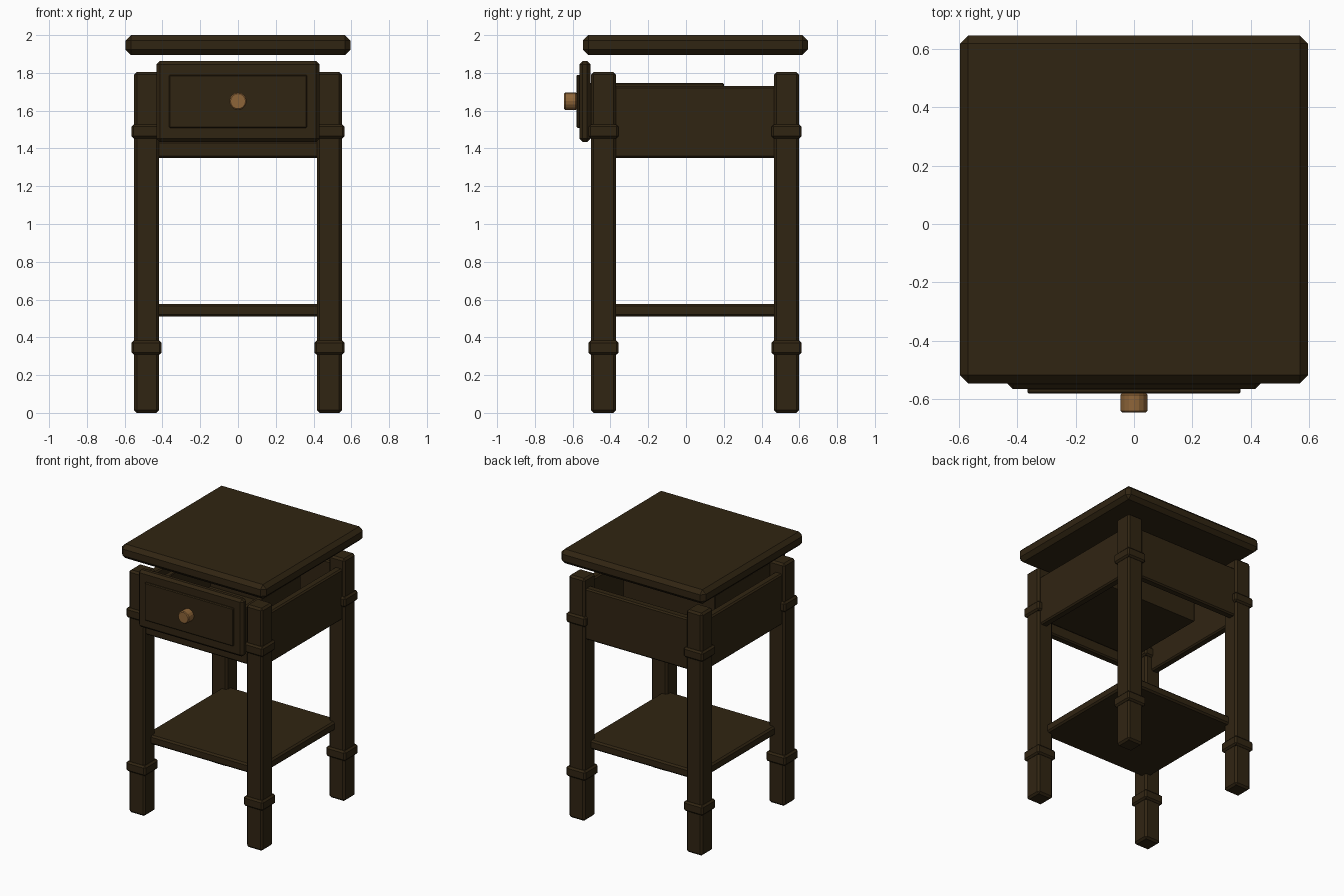
import bpy
import math

cube = bpy.data.objects.get("Cube")
if cube:
    bpy.data.objects.remove(cube, do_unlink=True)


def make_material(name, color):
    mat = bpy.data.materials.new(name)
    mat.use_nodes = True
    mat.diffuse_color = color
    bsdf = mat.node_tree.nodes["Principled BSDF"]
    bsdf.inputs["Base Color"].default_value = color
    bsdf.inputs["Roughness"].default_value = 0.7
    return mat


dark_wood = make_material("dark wood", (0.03, 0.018, 0.006, 1))
knob_wood = make_material("light knob wood", (0.27, 0.13, 0.04, 1))


def finish(obj, name, mat, bevel, segments=1):
    obj.name = name
    obj.data.materials.append(mat)
    if bevel:
        mod = obj.modifiers.new("Chamfer", "BEVEL")
        mod.width = bevel
        mod.segments = segments
    return obj


def box(name, x, y, z, bevel=0.01):
    """Chamfered box from (low, high) ranges on each axis."""
    bpy.ops.mesh.primitive_cube_add(size=1)
    obj = bpy.context.object
    ranges = (x, y, z)
    for v in obj.data.vertices:
        v.co = [lo + (c + 0.5) * (hi - lo) for c, (lo, hi) in zip(v.co, ranges)]
    return finish(obj, name, dark_wood, bevel)


def around(center, half):
    return (center - half, center + half)


# Table top, raised above the frame
box("table_top", (-0.595, 0.595), (-0.545, 0.645), (1.895, 2.0), 0.028)

# Four legs, each with two raised bands
for side, sx in (("left", 1), ("right", -1)):
    for end, y in (("front", -0.437), ("back", 0.532)):
        x = sx * 0.484
        box(f"{end}_{side}_leg", around(x, 0.066), around(y, 0.066), (0, 1.805), 0.014)
        for level, z in (("lower", 0.345), ("upper", 1.49)):
            box(f"{end}_{side}_{level}_band", around(x, 0.08), around(y, 0.08),
                around(z, 0.037), 0.012)

# Frame boards between the legs
for side, sx in (("left", 1), ("right", -1)):
    box(f"{side}_apron", around(sx * 0.5, 0.03), (-0.39, 0.49), (1.35, 1.73))
box("back_apron", (-0.44, 0.44), (0.52, 0.58), (1.35, 1.73))
box("front_rail", (-0.44, 0.44), (-0.485, -0.425), (1.35, 1.44))

# Lower shelf
box("shelf", (-0.47, 0.47), (-0.425, 0.52), (0.51, 0.577), 0.012)

# Drawer: floor, walls, front and raised panel
box("drawer_floor", (-0.37, 0.37), (-0.51, 0.2), (1.455, 1.485), 0)
for side, sx in (("left", 1), ("right", -1)):
    box(f"drawer_{side}_wall", around(sx * 0.36, 0.02), (-0.51, 0.2), (1.455, 1.747), 0.005)
box("drawer_back", (-0.36, 0.36), (0.16, 0.2), (1.455, 1.747), 0.005)
box("drawer_front", (-0.432, 0.432), (-0.565, -0.505), (1.435, 1.862), 0.018)
box("drawer_panel", (-0.365, 0.365), (-0.58, -0.56), (1.508, 1.79), 0.006)

# Round knob
bpy.ops.mesh.primitive_cylinder_add(vertices=16, radius=0.046, depth=0.067,
                                    location=(0, -0.6115, 1.65),
                                    rotation=(math.pi / 2, 0, 0))
finish(bpy.context.object, "drawer_knob", knob_wood, 0.006)
